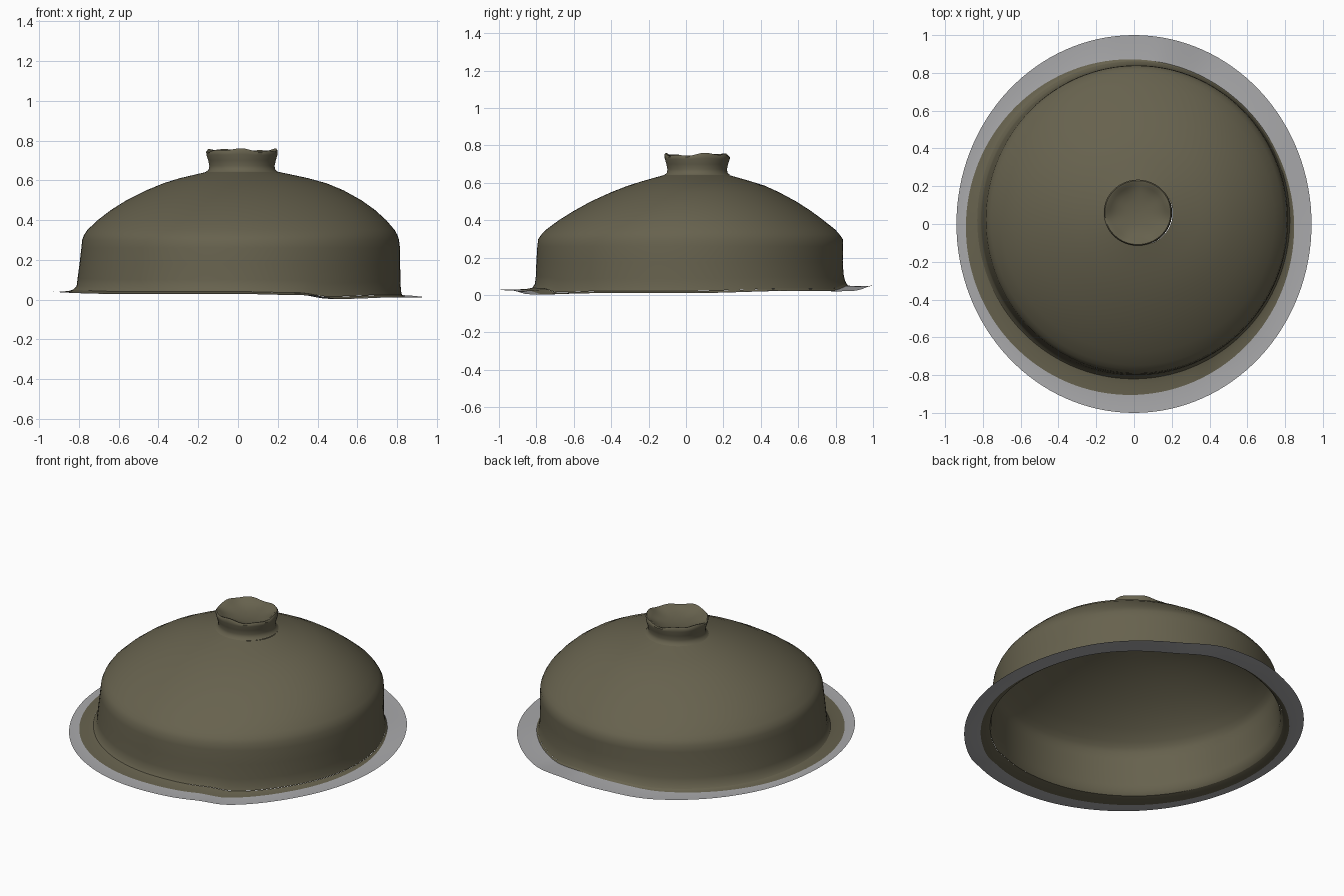
import bpy, bmesh, math

if "Cube" in bpy.data.objects:
    bpy.data.objects.remove(bpy.data.objects["Cube"])

SEG = 128


def material(name, rgb):
    m = bpy.data.materials.new(name)
    m.diffuse_color = (*rgb, 1)
    m.use_nodes = True
    m.node_tree.nodes["Principled BSDF"].inputs["Base Color"].default_value = m.diffuse_color
    return m


olive = material("olive clay", (0.135, 0.122, 0.076))
grey = material("plain grey", (0.40, 0.40, 0.41))


def rim_height(a):
    """Uneven height of the flange around the lid (angle in degrees: height)."""
    keys = [(0, .012), (40, .025), (62, .022), (82, .05), (95, .05), (115, .035), (150, .035),
            (180, .04), (230, .03), (270, .03), (292, .024), (303, .004), (330, .012), (360, .012)]
    d = math.degrees(a) % 360
    for (a0, z0), (a1, z1) in zip(keys, keys[1:]):
        if d <= a1:
            t = (d - a0) / (a1 - a0)
            return z0 + (z1 - z0) * t * t * (3 - 2 * t)
    return keys[-1][1]


def loft(name, rings, mat, height=lambda z, a: z, cap=False):
    """Skin rings given as (z, xmin, xmax, ymin, ymax)."""
    bm = bmesh.new()
    loops = []
    for z, x0, x1, y0, y1 in rings:
        loop = []
        for i in range(SEG):
            a = 2 * math.pi * i / SEG
            loop.append(bm.verts.new(((x0 + x1) / 2 + (x1 - x0) / 2 * math.cos(a),
                                      (y0 + y1) / 2 + (y1 - y0) / 2 * math.sin(a),
                                      height(z, a))))
        loops.append(loop)
    for lo, hi in zip(loops, loops[1:]):
        for i in range(SEG):
            j = (i + 1) % SEG
            bm.faces.new((lo[i], lo[j], hi[j], hi[i]))
    if cap:
        bm.faces.new(loops[-1])
    me = bpy.data.meshes.new(name)
    bm.to_mesh(me)
    bm.free()
    me.materials.append(mat)
    ob = bpy.data.objects.new(name, me)
    bpy.context.collection.objects.link(ob)
    bpy.context.view_layer.objects.active = ob
    ob.select_set(True)
    bpy.ops.object.shade_smooth_by_angle(angle=math.radians(50))
    ob.select_set(False)
    return ob


def flange_z(z, a):
    return rim_height(a) + z


def wall_z(z, a):
    """Lower wall follows the uneven flange, fading out higher up."""
    return z + (rim_height(a) - 0.03) * max(0, 1 - (z - 0.03) / 0.2)


# Open dome shell: upright wall, rounded shoulder, flattening crown
foot = (-.83, .825, -.82, .86)
loft("dome", [
    (.040, *foot),
    (.060, -.812, .820, -.808, .850),
    (.100, -.807, .817, -.803, .842),
    (.180, -.797, .816, -.800, .838),
    (.260, -.788, .815, -.795, .840),
    (.300, -.784, .810, -.790, .838),
    (.325, -.775, .802, -.772, .820),
    (.350, -.758, .788, -.748, .798),
    (.400, -.705, .745, -.680, .735),
    (.450, -.640, .690, -.600, .668),
    (.500, -.560, .620, -.510, .590),
    (.550, -.460, .530, -.400, .497),
    (.585, -.375, .445, -.310, .420),
    (.610, -.295, .355, -.230, .340),
    (.630, -.210, .262, -.160, .270),
    (.642, -.158, .205, -.115, .228),
], olive, wall_z)

# Knob: waisted neck, flared lip and dished top
def knob_ring(z, r):
    return (z, .02 - r, .02 + r, .06 - r * .97, .06 + r * .97)


def lip_z(z, a):
    wave = .006 * math.sin(3 * a + .5) + .004 * math.sin(7 * a)
    return z + wave * max(0, (z - .72) / .03)


loft("knob", [knob_ring(z, r) for z, r in [
    (.642, .182), (.652, .168), (.672, .164), (.700, .170), (.728, .179),
    (.744, .180), (.751, .174), (.748, .163), (.735, .145), (.722, .11),
    (.713, .07), (.710, .03), (.709, .004)]], olive, lip_z, cap=True)

# Flange: olive band next to the wall, plain grey band out to the edge
edge = (-.89, .848, -.905, .872)
loft("flange_inner", [(.010, *foot), (.003, -.85, .835, -.85, .865), (0, *edge)], olive, flange_z)
loft("flange_outer", [(0, *edge), (-.002, -.91, .89, -.95, .93),
                      (0, -.94, .94, -1, 1)], grey, flange_z)
